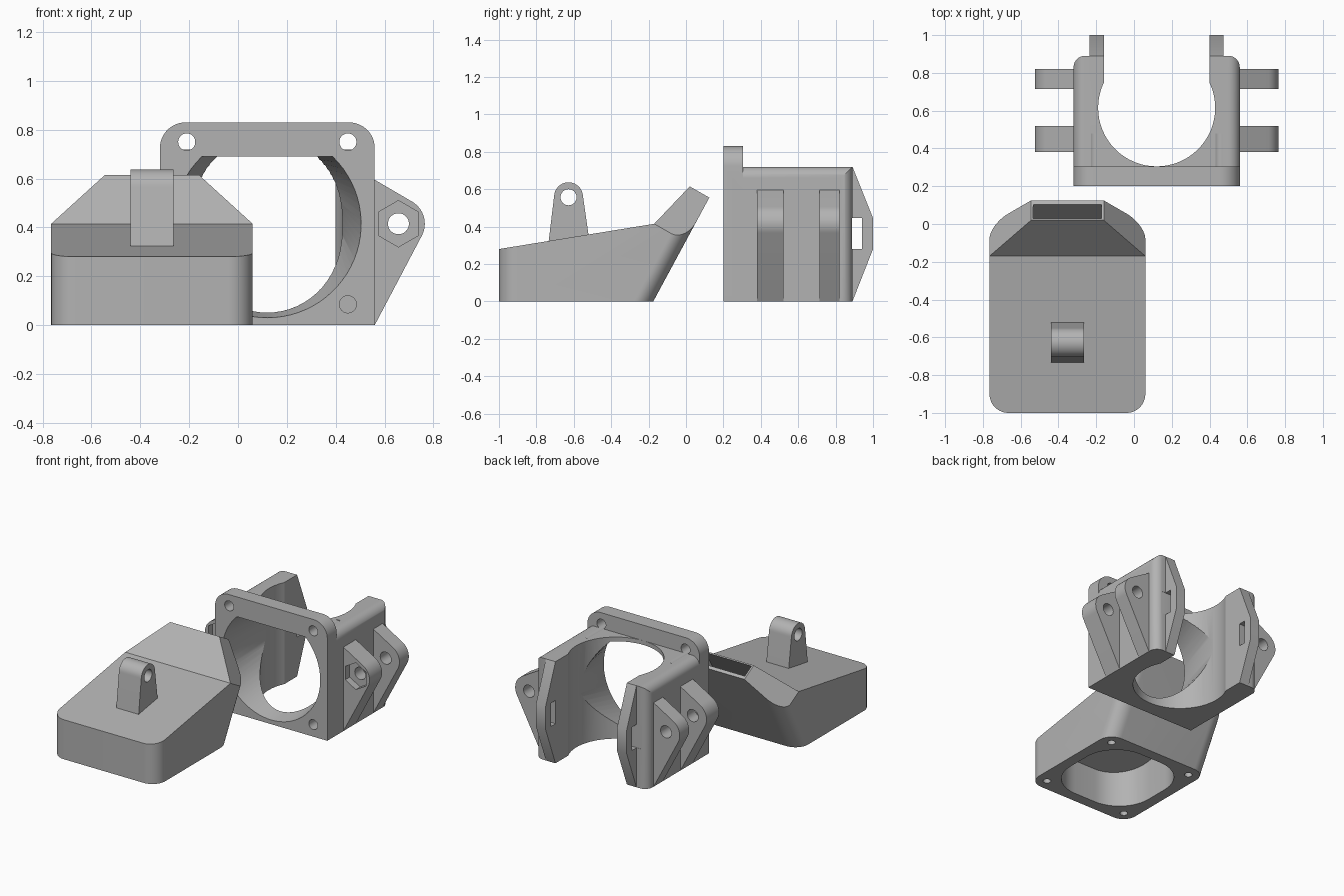
import bpy, bmesh, math
from mathutils import Vector

if "Cube" in bpy.data.objects:
    bpy.data.objects.remove(bpy.data.objects["Cube"])

grey = bpy.data.materials.new("grey_plastic")
grey.diffuse_color = (0.45, 0.45, 0.45, 1)
grey.use_nodes = True
grey.node_tree.nodes["Principled BSDF"].inputs["Base Color"].default_value = grey.diffuse_color


def finish(name, bm):
    bmesh.ops.recalc_face_normals(bm, faces=bm.faces)
    me = bpy.data.meshes.new(name)
    bm.to_mesh(me)
    bm.free()
    me.materials.append(grey)
    ob = bpy.data.objects.new(name, me)
    bpy.context.collection.objects.link(ob)
    return ob


def place(p, axis, t):
    return {"x": (t, p[0], p[1]), "y": (p[0], t, p[1]), "z": (p[0], p[1], t)}[axis]


def loft(name, pts_a, a, pts_b, b, axis):
    bm = bmesh.new()
    va = [bm.verts.new(place(p, axis, a)) for p in pts_a]
    vb = [bm.verts.new(place(p, axis, b)) for p in pts_b]
    n = len(va)
    bm.faces.new(va)
    bm.faces.new(vb[::-1])
    for i in range(n):
        bm.faces.new((va[i], vb[i], vb[(i + 1) % n], va[(i + 1) % n]))
    return finish(name, bm)


def prism(name, pts, axis, a, b):
    return loft(name, pts, a, pts, b, axis)


def arc(cx, cy, r, a0, a1, n=12):
    return [(cx + r * math.cos(math.radians(a0 + (a1 - a0) * i / n)),
             cy + r * math.sin(math.radians(a0 + (a1 - a0) * i / n))) for i in range(n + 1)]


def circle(cx, cy, r, n=32):
    return arc(cx, cy, r, 0, 360, n)[:-1]


def rounded(x0, x1, y0, y1, r, corners=(1, 1, 1, 1)):
    # corners in order: high-high, low-high, low-low, high-low
    spots = [(x1, y1, -1, -1), (x0, y1, 1, -1), (x0, y0, 1, 1), (x1, y0, -1, 1)]
    out = []
    for i, (x, y, sx, sy) in enumerate(spots):
        out += arc(x + sx * r, y + sy * r, r, 90 * i, 90 * i + 90) if corners[i] else [(x, y)]
    return out


def hull(name, pts, planes=()):
    bm = bmesh.new()
    for p in pts:
        bm.verts.new(p)
    res = bmesh.ops.convex_hull(bm, input=bm.verts)
    loose = [v for v in bm.verts if not v.link_faces]
    bmesh.ops.delete(bm, geom=loose, context="VERTS")
    bmesh.ops.dissolve_limit(bm, angle_limit=0.01, verts=bm.verts, edges=bm.edges)
    for co, no in planes:
        bmesh.ops.bisect_plane(bm, geom=bm.verts[:] + bm.edges[:] + bm.faces[:],
                               plane_co=co, plane_no=no, clear_outer=True)
        bmesh.ops.holes_fill(bm, edges=[e for e in bm.edges if e.is_boundary])
    return finish(name, bm)


def combine(target, tools, op):
    for tool in tools:
        m = target.modifiers.new("combine", "BOOLEAN")
        m.operation, m.solver, m.object = op, "EXACT", tool
        bpy.context.view_layer.objects.active = target
        bpy.ops.object.modifier_apply(modifier=m.name)
        bpy.data.objects.remove(tool)


def smooth(ob):
    bpy.ops.object.select_all(action="DESELECT")
    ob.select_set(True)
    bpy.context.view_layer.objects.active = ob
    bpy.ops.object.shade_smooth_by_angle(angle=math.radians(25))


# ---------------- air duct ----------------
DX, DY = -0.3525, -0.5875          # duct centre
X0, X1 = -0.765, 0.06
base = rounded(X0, X1, -1.0, -0.175, 0.1)
shell = []
for x, y in base:
    lean = 0.54 if y > DY else 0
    shell += [(x, y, 0), (x, y + lean * 0.7, 0.7)]
# sloping cuts that narrow the nozzle on both sides
cuts = [(Vector((DX + s * 0.4125, -0.17, 0.415)), Vector((s * 0.0324, 0.0132, 0.0231)).normalized())
        for s in (1, -1)]
duct = hull("air_duct", shell, cuts)
side = [(-1.1, -0.0), (-0.1, 0.0), (0.18, 0.0), (0.18, 0.5236), (0.02, 0.615),
        (-0.17, 0.415), (-1.0, 0.28), (-1.1, 0.264)]
combine(duct, [prism("side_profile", side, "x", -1, 0.3)], "INTERSECT")

# mounting tab on the duct
tab = [(-0.738, 0.29), (-0.512, 0.29)] + arc(-0.628, 0.56, 0.077, 5, 175, 20)
combine(duct, [prism("tab", tab, "x", -0.44, -0.265)], "UNION")

# hollow chamber, nozzle passage, screw holes and tab hole
opening = rounded(DX - 0.335, DX + 0.335, DY - 0.335, DY + 0.335, 0.25)
chamber = [(x, y, -0.05) for x, y in opening]
chamber += [(x, y, 0.235 + 0.163 * (y + 1)) for x, y in opening]
passage = [(DX + s * 0.29, y, z) for s in (1, -1)
           for y, z in ((-0.3, 0.24), (-0.3, 0.1), (-0.155, 0.1))]
for t in (0.02, 0.095):
    for s in (1, -1):
        passage.append((DX + s * 0.17, 0.02 + t * 0.868 + 0.025, 0.615 - t * 0.496 + 0.043))
tools = [hull("chamber", chamber), hull("passage", passage),
         prism("tab_hole", circle(-0.628, 0.557, 0.043), "x", -0.6, -0.1)]
for sx in (1, -1):
    for sy in (1, -1):
        tools.append(prism("screw", circle(DX + sx * 0.33, DY + sy * 0.33, 0.026, 20), "z", -0.05, 0.16))
combine(duct, tools, "DIFFERENCE")
smooth(duct)

# ---------------- mounting bracket ----------------
CX = 0.12
bracket = prism("mounting_bracket", rounded(CX - 0.44, CX + 0.44, 0.25, 0.89, 0.06, (1, 1, 0, 0)),
                "z", 0, 0.72)
combine(bracket, [prism("top_rounding", rounded(CX - 0.44, CX + 0.44, 0, 0.72, 0.06, (1, 1, 0, 0)),
                        "y", 0.1, 1.0)], "INTERSECT")

# front plate, clip prongs and hinge lugs
parts = [prism("plate", rounded(CX - 0.44, CX + 0.44, 0, 0.83, 0.105, (1, 1, 0, 0)), "y", 0.2, 0.305)]
prong = [(0.8, 0), (0.89, 0), (1.0, 0.28), (1.0, 0.445), (0.89, 0.72), (0.8, 0.72)]
lug = [(0.36, 0.0), (0.44, 0.0)] + arc(0.54, 0.415, 0.105, -28, 60, 14) + [(0.44, 0.595), (0.36, 0.595)]
for s in (1, -1):
    parts.append(prism("prong", prong, "x", CX + s * 0.26, CX + s * 0.355))
    for y0, y1 in ((0.38, 0.52), (0.715, 0.82)):
        parts.append(prism("lug", [(CX + s * x, z) for x, z in lug], "y", y0, y1))
combine(bracket, parts, "UNION")

# vertical bore open to the back, and tapered front opening with a flat top
bore = prism("bore", circle(CX, 0.615, 0.31, 64), "z", -0.1, 1)
channel = prism("channel", [(CX - 0.28, 0.62), (CX + 0.28, 0.62), (CX + 0.28, 1.1), (CX - 0.28, 1.1)],
                "z", -0.1, 1)


def front_opening(r):
    a = math.degrees(math.asin(min(1, 0.275 / r)))
    return arc(CX, 0.415, r, 180 - a, 360 + a, 56)


tools = [bore, channel, loft("front", front_opening(0.389), 0.18, front_opening(0.302), 0.615, "y")]
hexagon = [(math.sin(math.radians(60 * i)) * 0.095, math.cos(math.radians(60 * i)) * 0.095) for i in range(6)]
for s in (1, -1):
    hx = CX + s * 0.537
    # screw holes in the plate
    for z in (0.085, 0.75):
        tools.append(prism("screw", circle(CX + s * 0.33, z, 0.035), "y", 0.1, 0.48))
    # lug bolt hole and nut recess
    tools.append(prism("bolt", circle(hx, 0.415, 0.043), "y", 0.3, 0.95))
    tools.append(prism("nut", [(hx + x, 0.415 + z) for x, z in hexagon], "y", 0.33, 0.43))
    # strap slot through the prong
    tools.append(prism("slot", [(0.888, 0.28), (0.94, 0.28), (0.94, 0.445), (0.888, 0.445)],
                       "x", CX + s * 0.2, CX + s * 0.5))
combine(bracket, tools, "DIFFERENCE")
smooth(bracket)
